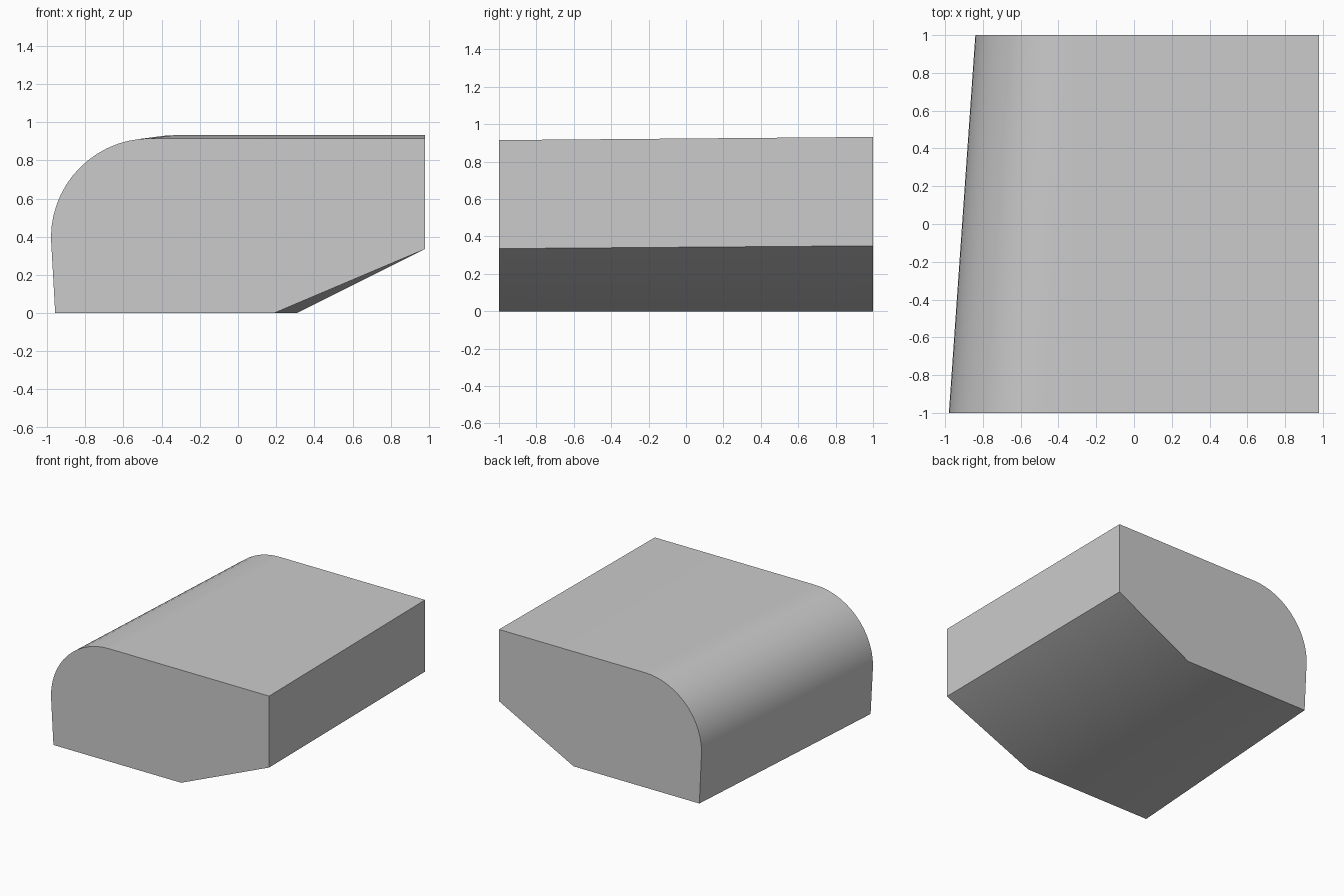
import bpy, bmesh, math

default = bpy.data.objects.get("Cube")
if default:
    bpy.data.objects.remove(default, do_unlink=True)

# Plain grey material
grey = bpy.data.materials.new("plain_grey")
grey.use_nodes = True
color = (0.6, 0.6, 0.6, 1.0)
grey.diffuse_color = color
grey.node_tree.nodes["Principled BSDF"].inputs["Base Color"].default_value = color

SEGMENTS = 14


def profile(y, left, top, radius, foot, chamfer_x, chamfer_z, right=0.98):
    """Closed outline at depth y: rounded upper left, chamfered lower right."""
    cx, cz = left + radius, top - radius
    pts = [(foot, 0)]
    for i in range(SEGMENTS + 1):
        a = math.pi - i / SEGMENTS * math.pi / 2
        pts.append((cx + radius * math.cos(a), cz + radius * math.sin(a)))
    pts += [(right, top), (right, chamfer_z), (chamfer_x, 0)]
    return [(x, y, z) for x, z in pts]


# Body: loft between the front and the slightly narrower back outline
bm = bmesh.new()
front = [bm.verts.new(p) for p in profile(-1, -0.98, 0.915, 0.52, -0.958, 0.19, 0.335)]
back = [bm.verts.new(p) for p in profile(1, -0.84, 0.932, 0.51, -0.82, 0.31, 0.35)]
bm.faces.new(front)
bm.faces.new(back[::-1])
for i in range(len(front)):
    j = (i + 1) % len(front)
    bm.faces.new((front[i], back[i], back[j], front[j]))
bmesh.ops.recalc_face_normals(bm, faces=bm.faces)

mesh = bpy.data.meshes.new("rounded_block")
bm.to_mesh(mesh)
bm.free()
mesh.materials.append(grey)
block = bpy.data.objects.new("rounded_block", mesh)
bpy.context.collection.objects.link(block)

# Smooth the round, keep the corners sharp
bpy.ops.object.select_all(action="DESELECT")
block.select_set(True)
bpy.context.view_layer.objects.active = block
bpy.ops.object.shade_smooth_by_angle(angle=math.radians(30))
